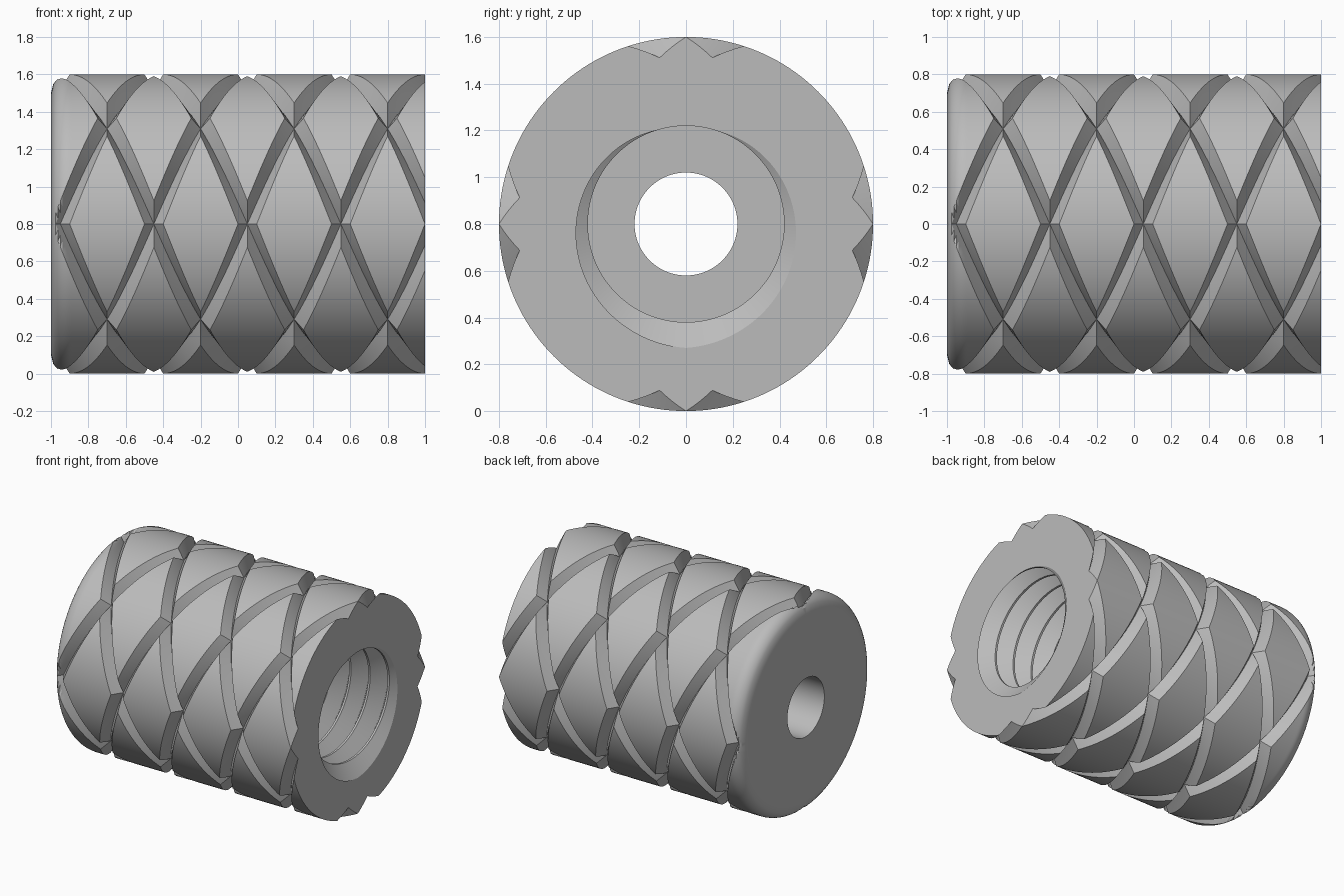
import bpy, bmesh, math

cube = bpy.data.objects.get("Cube")
if cube:
    bpy.data.objects.remove(cube, do_unlink=True)

SIDES = 160                  # columns round the axis
STEPS = 160                  # rows along the length
RADIUS, GROOVE = 0.8, 0.08   # body radius, groove depth
SPACING, HALF = 0.5, 0.05    # axial groove spacing and half width
FILLET = 0.1
HOLE, FLOOR = 0.22, -0.5     # through hole radius, bottom of threaded bore
MINOR, DEPTH, PITCH = 0.42, 0.11, 0.16
ROOT = 1 - 0.75 * PITCH      # phase of the thread


def wrap(value, period):
    """Distance to the nearest multiple of the period."""
    return abs(value - period * round(value / period))


def outer_radius(x, a):
    """Cylinder with one rounded end and two crossing sets of V grooves."""
    t = a / math.pi
    du, dv = (wrap(x - HALF + s * t, SPACING) for s in (1, -1))
    d = min(du, dv) if x > -0.951 else max(du, dv)
    r = RADIUS - GROOVE * max(0, 1 - d / HALF)
    inset = max(0, FILLET - 1 - x)
    return min(r, RADIUS - FILLET + math.sqrt(max(0, FILLET ** 2 - inset ** 2)))


def thread_radius(x, a):
    """Helical V thread inside the bore."""
    w = wrap(x - ROOT - PITCH * a / math.tau, PITCH) / PITCH
    return MINOR + DEPTH * max(0, 1 - w / 0.45)


def ring(x, r):
    return lambda a: (x, r)


def outer_row(x):
    return lambda a: (x, outer_radius(x, a))


def thread_row(turns):
    def row(a):
        x = ROOT + PITCH * (a / math.tau + turns)
        x = min(1, max(FLOOR, x))
        return x, thread_radius(x, a)
    return row


# One closed skin: through hole, rounded end, knurled outside, threaded bore
rows = [ring(FLOOR, HOLE), ring(-1, HOLE), ring(-1, RADIUS - FILLET - 0.01)]
first_outer = len(rows)
rows += [outer_row(-1 + 2 * i / STEPS) for i in range(STEPS + 1)]
last_outer = len(rows) - 1
turns = int((1 - FLOOR) / PITCH) + 3
for n in range(2, -turns, -1):
    rows += [thread_row(n + f) for f in (0.55, 0.45, 0)]
rows.append(ring(FLOOR, HOLE))

bm = bmesh.new()
grid = []
for row in rows:
    line = []
    for j in range(SIDES + 1):
        a = math.tau * j / SIDES
        x, r = row(a)
        line.append(bm.verts.new((x, r * math.cos(a), RADIUS + r * math.sin(a))))
    grid.append(line)

for i in range(len(grid) - 1):
    for j in range(SIDES):
        p, q = grid[i][j], grid[i][j + 1]
        s, t = grid[i + 1][j + 1], grid[i + 1][j]
        if first_outer <= i < last_outer:
            # Alternate diagonals so that edges follow the grooves
            if (i - first_outer - j) % 2 == 0:
                bm.faces.new((p, q, s))
                bm.faces.new((p, s, t))
            else:
                bm.faces.new((p, q, t))
                bm.faces.new((q, s, t))
        else:
            bm.faces.new((p, q, s, t))

bmesh.ops.remove_doubles(bm, verts=bm.verts, dist=0.00005)
bmesh.ops.dissolve_degenerate(bm, edges=bm.edges, dist=0.00005)
bmesh.ops.recalc_face_normals(bm, faces=bm.faces)
mesh = bpy.data.meshes.new("knurled_threaded_insert")
bm.to_mesh(mesh)
bm.free()

# Plain grey metal
grey = bpy.data.materials.new("plain_grey")
grey.use_nodes = True
colour = (0.5, 0.5, 0.5, 1)
grey.diffuse_color = colour
grey.node_tree.nodes["Principled BSDF"].inputs["Base Color"].default_value = colour
mesh.materials.append(grey)

insert = bpy.data.objects.new("knurled_threaded_insert", mesh)
bpy.context.collection.objects.link(insert)
bpy.ops.object.select_all(action="DESELECT")
insert.select_set(True)
bpy.context.view_layer.objects.active = insert
bpy.ops.object.shade_smooth_by_angle(angle=math.radians(25))
